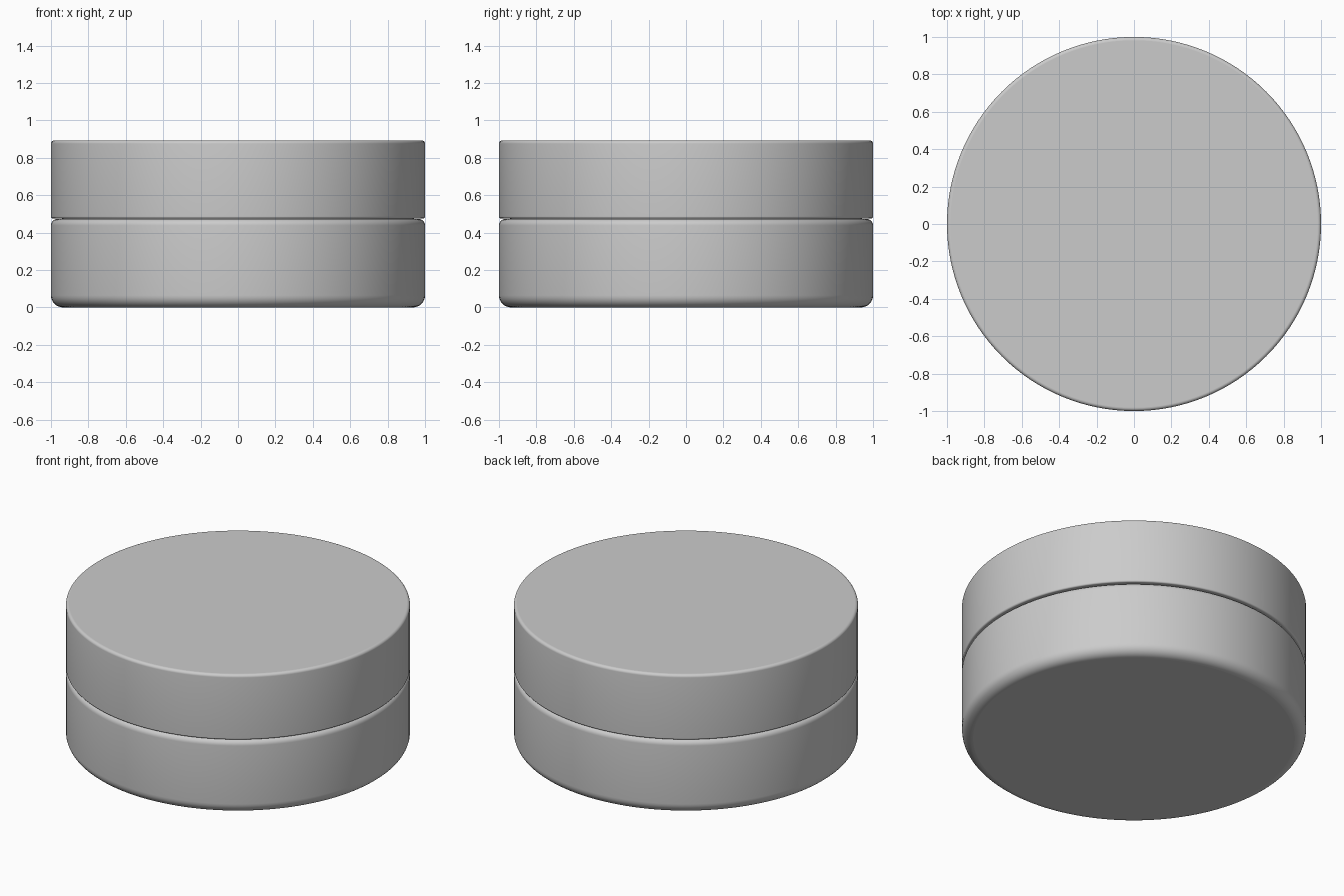
import bpy, bmesh
from math import sin, cos, pi, tau

if "Cube" in bpy.data.objects:
    bpy.data.objects.remove(bpy.data.objects["Cube"])

SIDES = 128


def arc(r, z, rad, a0, a1, steps=8):
    """Points of a rounded corner centred on (r, z)."""
    return [(r + rad * cos(a0 + (a1 - a0) * i / steps),
             z + rad * sin(a0 + (a1 - a0) * i / steps)) for i in range(steps + 1)]


def round_disc(name, radius, z0, z1, round_low, round_high):
    """Solid cylinder with separately rounded lower and upper rims."""
    profile = (arc(radius - round_low, z0 + round_low, round_low, -pi / 2, 0)
               + arc(radius - round_high, z1 - round_high, round_high, 0, pi / 2))
    bm = bmesh.new()
    rings = [[bm.verts.new((r * cos(tau * i / SIDES), r * sin(tau * i / SIDES), z))
              for i in range(SIDES)] for r, z in profile]
    for low, high in zip(rings, rings[1:]):
        for i in range(SIDES):
            j = (i + 1) % SIDES
            bm.faces.new((low[i], low[j], high[j], high[i])).smooth = True
    bm.faces.new(rings[0][::-1])
    bm.faces.new(rings[-1])
    mesh = bpy.data.meshes.new(name)
    bm.to_mesh(mesh)
    bm.free()
    obj = bpy.data.objects.new(name, mesh)
    bpy.context.collection.objects.link(obj)
    return obj


# Jar body with a soft foot and shoulder
round_disc("jar_body", 1.0, 0.0, 0.473, 0.065, 0.035)

# Hidden neck joining body and lid
round_disc("jar_neck", 0.94, 0.44, 0.52, 0.005, 0.005)

# Lid with tight rims
round_disc("jar_lid", 1.0, 0.476, 0.893, 0.01, 0.018)
